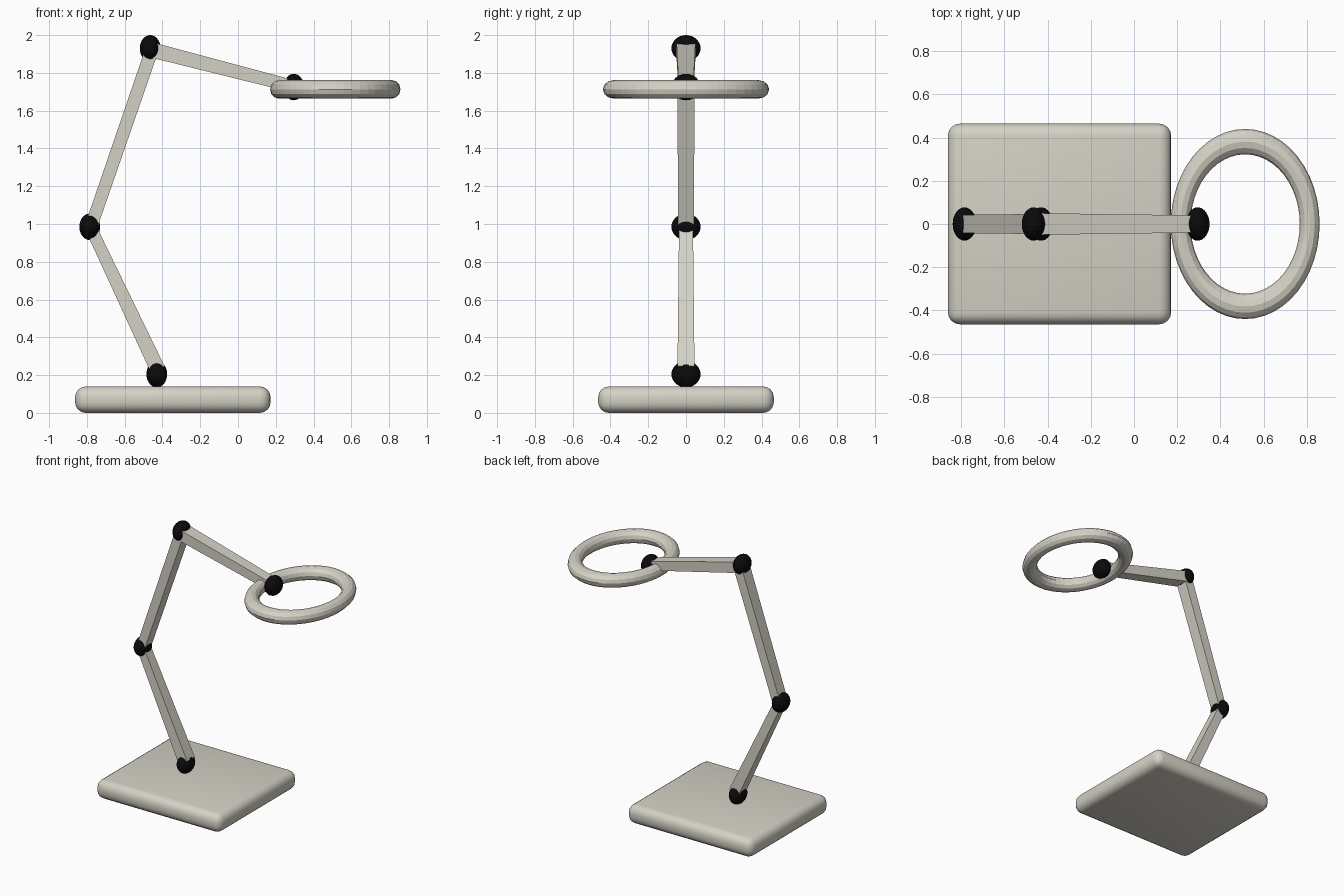
import bpy
import bmesh
import math
from mathutils import Vector

cube = bpy.data.objects.get("Cube")
if cube:
    bpy.data.objects.remove(cube, do_unlink=True)


def material(name, rgb, rough):
    m = bpy.data.materials.new(name)
    m.use_nodes = True
    m.diffuse_color = (*rgb, 1)
    bsdf = m.node_tree.nodes["Principled BSDF"]
    bsdf.inputs["Base Color"].default_value = (*rgb, 1)
    bsdf.inputs["Roughness"].default_value = rough
    return m


CREAM = material("warm_grey", (0.66, 0.64, 0.56), 0.5)
BLACK = material("black", (0.003, 0.003, 0.003), 0.5)


def make(name, bm, mat, loc=(0, 0, 0)):
    bmesh.ops.recalc_face_normals(bm, faces=bm.faces)
    mesh = bpy.data.meshes.new(name)
    bm.to_mesh(mesh)
    bm.free()
    mesh.materials.append(mat)
    ob = bpy.data.objects.new(name, mesh)
    ob.location = loc
    bpy.context.collection.objects.link(ob)
    return ob


def smooth(ob, degrees):
    bpy.ops.object.select_all(action='DESELECT')
    ob.select_set(True)
    bpy.context.view_layer.objects.active = ob
    bpy.ops.object.shade_smooth_by_angle(angle=math.radians(degrees))


def arm(name, start, end, size_start, size_end):
    """Tapered square bar in the xz plane; sizes are (in-plane, along y)."""
    a, b = Vector((start[0], 0, start[1])), Vector((end[0], 0, end[1]))
    d = (b - a).normalized()
    side = Vector((-d.z, 0, d.x))
    bm = bmesh.new()
    bmesh.ops.create_cube(bm, size=1)
    for v in bm.verts:
        p, s = (b, size_end) if v.co.z > 0 else (a, size_start)
        v.co = p + side * v.co.x * s[0] + Vector((0, v.co.y * s[1], 0))
    return make(name, bm, CREAM)


def joint(name, x, z):
    """Slightly flattened ball."""
    bm = bmesh.new()
    bmesh.ops.create_uvsphere(bm, u_segments=32, v_segments=16, radius=1)
    bmesh.ops.scale(bm, vec=(0.055, 0.077, 0.07), verts=bm.verts)
    smooth(make(name, bm, BLACK, (x, 0, z)), 30)


# Base slab with rounded edges
bm = bmesh.new()
bmesh.ops.create_cube(bm, size=1)
bmesh.ops.scale(bm, vec=(1.035, 0.93, 0.14), verts=bm.verts)
bmesh.ops.bevel(bm, geom=bm.edges[:], offset=0.057, segments=4,
                profile=0.5, affect='EDGES')
smooth(make("base", bm, CREAM, (-0.345, 0, 0.07)), 30)

# Ball joints
joint("base_joint", -0.43, 0.205)
joint("elbow_joint", -0.785, 0.985)
joint("top_joint", -0.465, 1.93)
joint("head_joint", 0.295, 1.725)

# Arms between the joints
arm("lower_arm", (-0.425, 0.23), (-0.775, 0.97), (0.08, 0.09), (0.062, 0.074))
arm("upper_arm", (-0.775, 0.995), (-0.46, 1.91), (0.066, 0.084), (0.07, 0.092))
arm("top_arm", (-0.44, 1.917), (0.28, 1.732), (0.08, 0.1), (0.066, 0.08))

# Oval ring head: a swept circle stretched along y
MAJOR, MINOR = 48, 12
bm = bmesh.new()
rings = []
for i in range(MAJOR):
    u = 2 * math.pi * i / MAJOR
    loop = []
    for j in range(MINOR):
        w = 2 * math.pi * j / MINOR
        r = 0.299 + 0.046 * math.cos(w)
        loop.append(bm.verts.new((r * math.cos(u), 1.276 * r * math.sin(u),
                                  0.049 * math.sin(w))))
    rings.append(loop)
for i in range(MAJOR):
    p, q = rings[i], rings[(i + 1) % MAJOR]
    for j in range(MINOR):
        k = (j + 1) % MINOR
        bm.faces.new((p[j], q[j], q[k], p[k]))
make("ring_head", bm, CREAM, (0.515, 0, 1.713))
